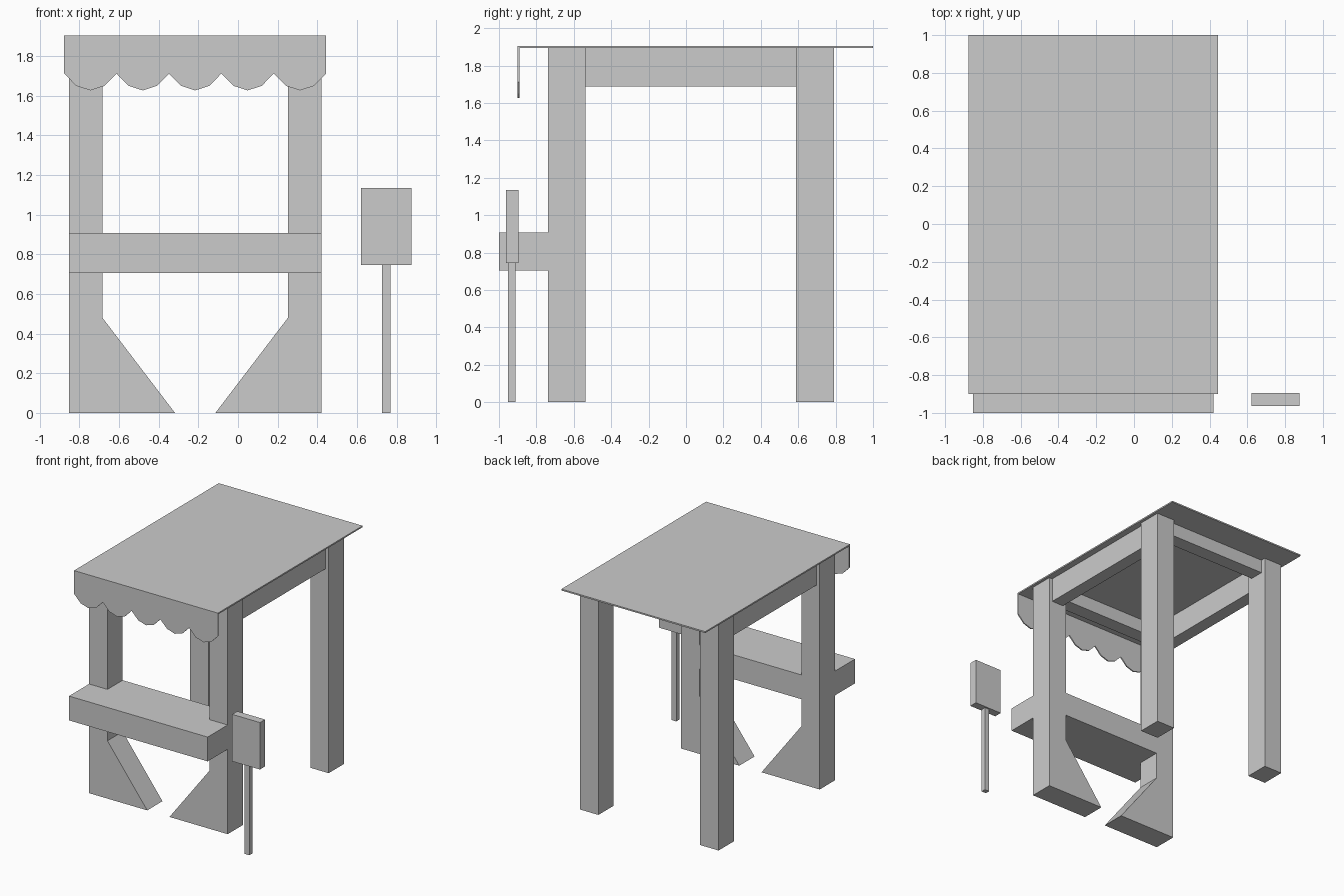
import bpy, bmesh

if "Cube" in bpy.data.objects:
    bpy.data.objects.remove(bpy.data.objects["Cube"])


def box(name, x0, x1, y0, y1, z0, z1):
    return prism(name, [(x0, z0), (x1, z0), (x1, z1), (x0, z1)], y0, y1)


def prism(name, profile, y0, y1):
    """Extrude an x-z profile from y0 to y1."""
    bm = bmesh.new()
    face = bm.faces.new([bm.verts.new((x, y0, z)) for x, z in profile])
    ext = bmesh.ops.extrude_face_region(bm, geom=[face])
    moved = [v for v in ext["geom"] if isinstance(v, bmesh.types.BMVert)]
    bmesh.ops.translate(bm, verts=moved, vec=(0, y1 - y0, 0))
    bmesh.ops.recalc_face_normals(bm, faces=bm.faces)
    mesh = bpy.data.meshes.new(name)
    bm.to_mesh(mesh)
    bm.free()
    obj = bpy.data.objects.new(name, mesh)
    bpy.context.collection.objects.link(obj)
    return obj


CX = -0.216            # centre line of the stall
OUT, INN = 0.637, 0.468  # leg outer and inner distance from the centre line
ROOF, TOP, UNDER = 0.661, 1.905, 1.893
FRONT, BACK = (-0.737, -0.537), (0.589, 0.79)

for side, s in (("left", -1), ("right", 1)):
    # front leg with its flared foot
    leg = [(OUT, 0), (OUT, UNDER), (INN, UNDER), (INN, 0.48), (0.102, 0)]
    prism(f"front_leg_{side}", [(CX + s * x, z) for x, z in leg], *FRONT)
    # plain back leg
    xs = sorted((CX + s * OUT, CX + s * INN))
    box(f"back_leg_{side}", *xs, *BACK, 0, UNDER)
    # side rail under the roof
    xs = sorted((CX + s * 0.607, CX + s * 0.497))
    box(f"side_rail_{side}", *xs, FRONT[1], BACK[0], 1.689, UNDER)

# cross rails under the roof
for name, (y0, y1) in (("front_rail", FRONT), ("back_rail", BACK)):
    mid = (y0 + y1) / 2
    box(name, CX - INN, CX + INN, mid - 0.06, mid + 0.06, 1.78, UNDER)

# counter
box("counter", CX - OUT, CX + OUT, -1.0, FRONT[1], 0.705, 0.907)

# roof sheet
box("roof", CX - ROOF, CX + ROOF, -0.9, 1.0, UNDER, TOP)

# scalloped valance
step = 2 * ROOF / 5
edge = []
for i in range(5):
    x = CX - ROOF + i * step
    edge += [(x, 1.712), (x + 0.061, 1.65), (x + step / 2, 1.627), (x + step - 0.061, 1.65)]
edge.append((CX + ROOF, 1.712))
prism("valance", edge + [(CX + ROOF, UNDER), (CX - ROOF, UNDER)], -0.9, -0.89)

# free-standing sign
box("sign_post", 0.727, 0.77, -0.951, -0.911, 0, 0.745)
box("sign_board", 0.621, 0.876, -0.963, -0.896, 0.745, 1.135)
